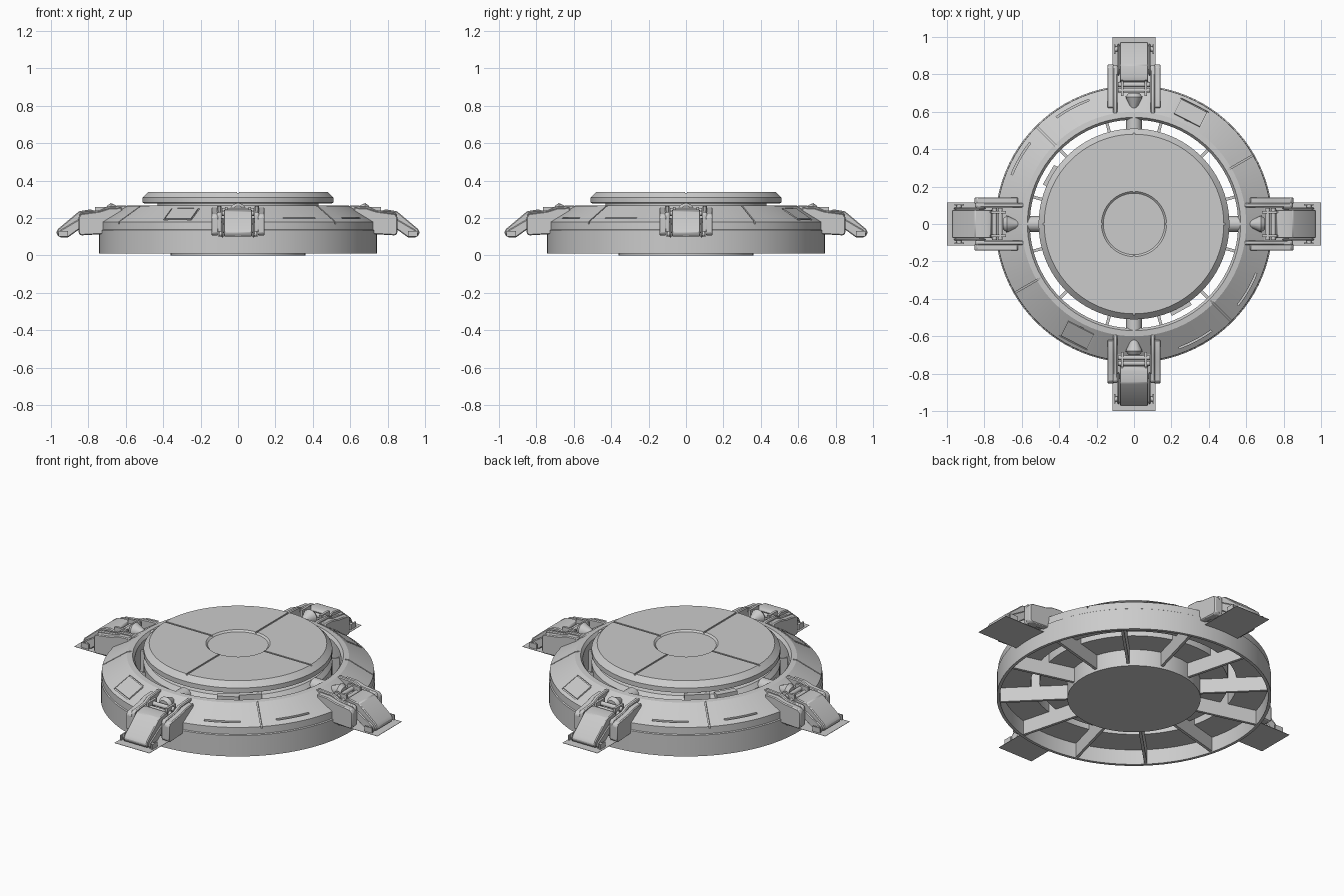
import bpy, bmesh
from math import radians, pi, cos, sin, atan2
from mathutils import Matrix, Vector

if "Cube" in bpy.data.objects:
    bpy.data.objects.remove(bpy.data.objects["Cube"])

SEG = 96
SLOPE = atan2(.085, .135)


def finish(name, bm):
    bmesh.ops.recalc_face_normals(bm, faces=bm.faces[:])
    me = bpy.data.meshes.new(name)
    bm.to_mesh(me)
    bm.free()
    ob = bpy.data.objects.new(name, me)
    bpy.context.collection.objects.link(ob)
    return ob


def lathe(name, prof, loop=False):
    bm = bmesh.new()
    rings = [[bm.verts.new((r * cos(2 * pi * i / SEG), r * sin(2 * pi * i / SEG), z))
              for i in range(SEG)] for r, z in prof]
    pairs = list(zip(rings, rings[1:])) + ([(rings[-1], rings[0])] if loop else [])
    for a, b in pairs:
        for i in range(SEG):
            j = (i + 1) % SEG
            bm.faces.new((a[i], a[j], b[j], b[i]))
    if not loop:
        bm.faces.new(rings[0])
        bm.faces.new(rings[-1])
    return finish(name, bm)


def rot(deg):
    return Matrix.Rotation(radians(deg), 4, 'Z')


def add_box(bm, size, loc, ang=0, tilt=0):
    m = rot(ang) @ Matrix.Translation(loc) @ Matrix.Rotation(tilt, 4, 'Y') @ Matrix.Diagonal((*size, 1))
    bmesh.ops.create_cube(bm, size=1, matrix=m)


def add_arc(bm, r0, r1, z0, z1, mid, half, n=8):
    rows = []
    for i in range(n + 1):
        a = radians(mid - half + 2 * half * i / n)
        rows.append([bm.verts.new((r * cos(a), r * sin(a), z))
                     for r, z in ((r0, z0), (r1, z0), (r1, z1), (r0, z1))])
    for p, q in zip(rows, rows[1:]):
        for i in range(4):
            j = (i + 1) % 4
            bm.faces.new((p[i], p[j], q[j], q[i]))
    bm.faces.new(rows[0])
    bm.faces.new(rows[-1])


def add_prism(bm, prof, t0, t1):
    a = [bm.verts.new((r, t0, z)) for r, z in prof]
    b = [bm.verts.new((r, t1, z)) for r, z in prof]
    bm.faces.new(a)
    bm.faces.new(b)
    for i in range(len(prof)):
        j = (i + 1) % len(prof)
        bm.faces.new((a[i], a[j], b[j], b[i]))


def add_cyl(bm, r1, r2, length, loc, axis):
    m = Matrix.Translation(loc) @ Vector((0, 0, 1)).rotation_difference(Vector(axis)).to_matrix().to_4x4()
    bmesh.ops.create_cone(bm, cap_ends=True, segments=20, radius1=r1, radius2=r2, depth=length, matrix=m)


def cut(ob, bm):
    cutter = finish("groove_cutter", bm)
    cutter.hide_render = True
    mod = ob.modifiers.new("grooves", 'BOOLEAN')
    mod.operation, mod.solver, mod.object = 'DIFFERENCE', 'EXACT', cutter
    bpy.context.view_layer.objects.active = ob
    bpy.ops.object.modifier_apply(modifier=mod.name)
    bpy.data.objects.remove(cutter)


# raised central platform with recessed middle and four grooves
platform = lathe("platform", [(.164, .331), (.174, .34), (.48, .34), (.51, .31), (.51, .282), (.5, .278), (.3, .278)])
bm = bmesh.new()
for a in range(0, 360, 90):
    add_box(bm, (.32, .01, .016), (.328, 0, .342), a)
cut(platform, bm)

# drum under the platform and bottom hub
lathe("drum", [(.43, .285), (.43, .265), (.49, .255), (.51, .23), (.51, .1)])
lathe("bottom_hub", [(.36, .11), (.36, 0)])

# outer ring with hollow skirt
ring = lathe("outer_ring", [(.742, .01), (.742, .135), (.736, .139), (.735, .18), (.60, .265), (.57, .268),
                            (.557, .25), (.557, .1), (.725, .1), (.725, .01)], True)
bm = bmesh.new()
mid = (.6675, 0, .2225)
for a in (30, 135, 210, 315):                      # panel seams
    add_box(bm, (.2, .008, .02), mid, a, SLOPE)
for a in (63, 243):                                # hatches
    add_box(bm, (.115, .17, .014), mid, a, SLOPE)
for a in (118, 150, 298, 330):                     # long curved slots
    add_arc(bm, .7, .709, .186, .24, a, 8)
cut(ring, bm)
bm = bmesh.new()
for a in (63, 243):
    add_box(bm, (.1, .155, .012), (.664, 0, .218), a, SLOPE)
finish("hatch_lids", bm)

# twelve spokes joining hub, drum and ring
bm = bmesh.new()
for k in range(12):
    add_box(bm, (.385, .016, .1), (.535, 0, .065), 15 + 30 * k)
    add_box(bm, (.07, .016, .1), (.535, 0, .16), 15 + 30 * k)
finish("spokes", bm)

# latches under the platform rim
bm = bmesh.new()
for a in (-61, 150):
    add_box(bm, (.04, .12, .03), (.508, 0, .252), a)
for a in (-48, 132):
    add_box(bm, (.03, .14, .03), (.49, 0, .252), a)
finish("rim_latches", bm)

# four landing clamps
CHEEK = [(.56, .14), (.56, .258), (.61, .268), (.70, .262), (.74, .242), (.84, .232), (.85, .22), (.85, .12), (.84, .107)]
OUTER = [(.62, .12), (.62, .256), (.69, .252), (.74, .236), (.84, .222), (.853, .205), (.853, .12), (.84, .107)]
COVER = [(.755, .19), (.765, .24), (.79, .246), (.85, .236), (.962, .142), (.972, .122), (.96, .1), (.92, .105), (.83, .19)]
FLOOR = [(.6, .12), (.6, .2), (.73, .2), (.83, .17), (.83, .12)]
ARM = [(.79, .2), (.84, .2), (.95, .135), (.965, .115), (.95, .095), (.91, .095), (.89, .11), (.82, .16)]
for name, ang in (("right", 0), ("back", 90), ("left", 180), ("front", 270)):
    blocks, works = bmesh.new(), bmesh.new()
    for s in (-1, 1):
        add_prism(blocks, CHEEK, s * .088, s * .112)
        add_prism(blocks, OUTER, s * .105, s * .143)
        add_prism(blocks, ARM, s * .078, s * .088)
        add_cyl(works, .014, .014, .03, (.935, s * .092, .115), (0, 1, 0))
        add_box(works, (.05, .008, .03), (.935, s * .103, .115))
        add_box(works, (.08, .014, .04), (.725, s * .062, .24))
    add_prism(blocks, COVER, -.076, .076)
    add_prism(blocks, FLOOR, -.092, .092)
    # ram, nose cone and hinge pins
    add_cyl(works, .042, .042, .07, (.535, 0, .225), (1, 0, 0))
    add_cyl(works, .008, .045, .08, (.64, 0, .235), (1, 0, 0))
    add_cyl(works, .045, .03, .02, (.69, 0, .235), (1, 0, 0))
    add_cyl(works, .013, .013, .17, (.715, 0, .24), (0, 1, 0))
    add_cyl(works, .013, .013, .17, (.745, 0, .225), (0, 1, 0))
    # thin foot plate
    add_box(works, (.27, .23, .002), (.865, 0, .096))
    for part, b in (("clamp_body", blocks), ("clamp_mechanism", works)):
        ob = finish(f"{name}_{part}", b)
        ob.matrix_world = rot(ang)
        if b is blocks:
            bev = ob.modifiers.new("bevel", 'BEVEL')
            bev.width, bev.segments = .005, 1

bpy.ops.object.select_all(action='DESELECT')
for ob in bpy.context.scene.objects:
    ob.select_set(True)
bpy.context.view_layer.objects.active = platform
bpy.ops.object.shade_smooth_by_angle(angle=radians(25))
